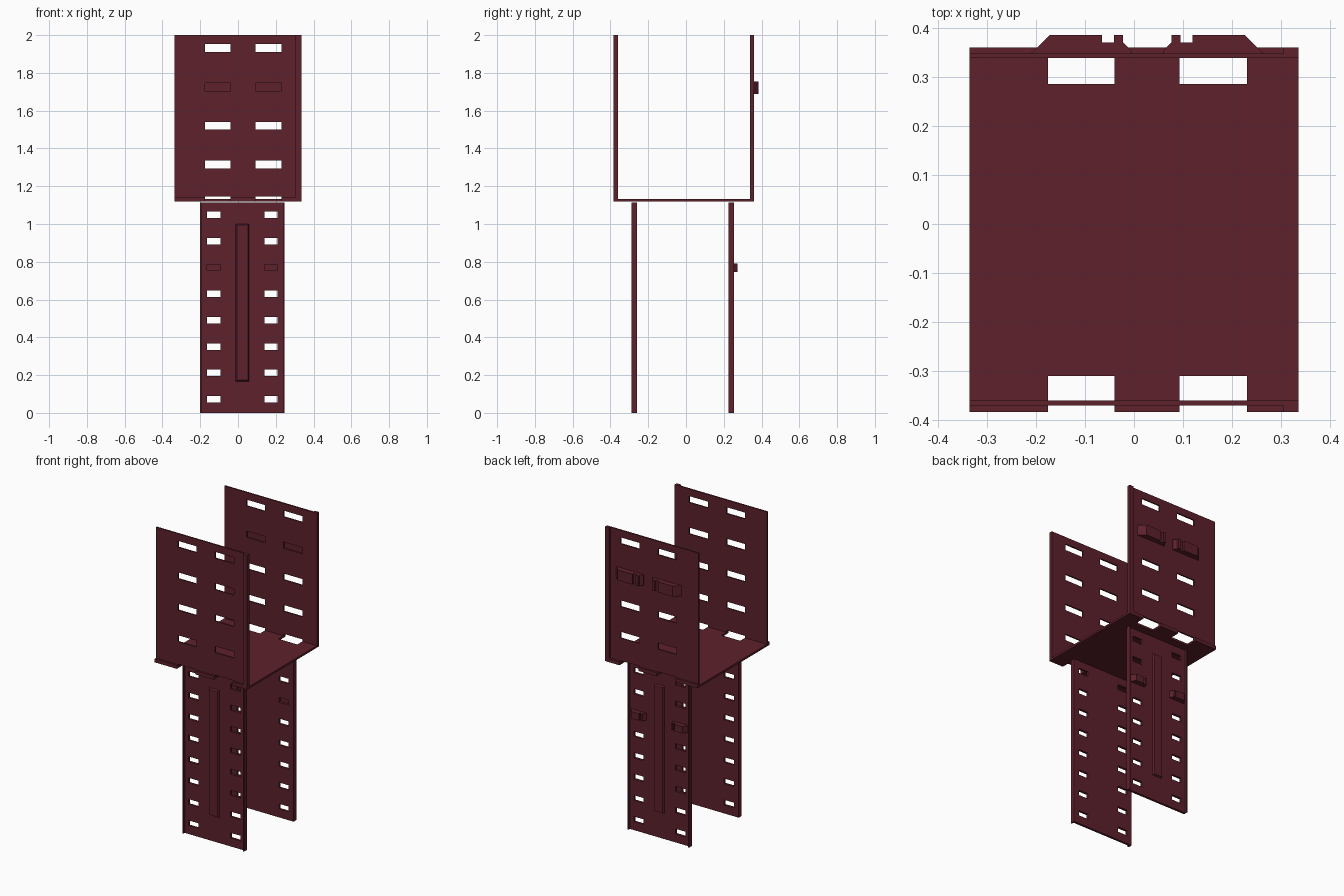
import bpy, bmesh
from mathutils import Vector

if "Cube" in bpy.data.objects:
    bpy.data.objects.remove(bpy.data.objects["Cube"])

mat = bpy.data.materials.new("maroon_metal")
mat.diffuse_color = (0.11, 0.015, 0.025, 1)
mat.use_nodes = True
mat.node_tree.nodes["Principled BSDF"].inputs["Base Color"].default_value = mat.diffuse_color


def finish(name, bm):
    bmesh.ops.recalc_face_normals(bm, faces=bm.faces)
    me = bpy.data.meshes.new(name)
    bm.to_mesh(me)
    bm.free()
    ob = bpy.data.objects.new(name, me)
    me.materials.append(mat)
    bpy.context.collection.objects.link(ob)
    return ob


def prism(name, pts, axis):
    """Extrude a closed 3D outline along the axis vector."""
    bm = bmesh.new()
    face = bm.faces.new([bm.verts.new(p) for p in pts])
    ext = bmesh.ops.extrude_face_region(bm, geom=[face], use_keep_orig=True)
    vs = [g for g in ext["geom"] if isinstance(g, bmesh.types.BMVert)]
    bmesh.ops.translate(bm, verts=vs, vec=axis)
    return finish(name, bm)


def box(name, x0, x1, y0, y1, z0, z1):
    pts = [(x0, y0, z0), (x1, y0, z0), (x1, y1, z0), (x0, y1, z0)]
    return prism(name, pts, Vector((0, 0, z1 - z0)))


def slotted(name, u0, u1, v0, v1, holes, d0, d1, upright=True):
    """Sheet with rectangular holes (ua, ub, va, vb), d0..d1 thick."""
    us = sorted({u0, u1, *(c for h in holes for c in h[:2])})
    vs = sorted({v0, v1, *(c for h in holes for c in h[2:])})
    put = (lambda u, v: (u, d0, v)) if upright else (lambda u, v: (u, v, d0))
    bm = bmesh.new()
    grid = {(u, v): bm.verts.new(put(u, v)) for u in us for v in vs}
    for a, b in zip(us, us[1:]):
        for c, d in zip(vs, vs[1:]):
            mu, mv = (a + b) / 2, (c + d) / 2
            if any(h[0] < mu < h[1] and h[2] < mv < h[3] for h in holes):
                continue
            bm.faces.new([grid[a, c], grid[b, c], grid[b, d], grid[a, d]])
    ext = bmesh.ops.extrude_face_region(bm, geom=bm.faces[:], use_keep_orig=True)
    top = [g for g in ext["geom"] if isinstance(g, bmesh.types.BMVert)]
    t = d1 - d0
    bmesh.ops.translate(bm, verts=top, vec=(0, t, 0) if upright else (0, 0, t))
    return finish(name, bm)


def clip(name, cx, side, sx, y, depth, z0, z1):
    """Bent retaining tab; its small tooth points towards the middle."""
    outline = [(-.102, 0), (-.064, 1), (.042, 1), (.042, .6), (.067, .6),
               (.067, 1), (.085, 1), (.085, .6), (.102, .15), (.102, 0)]
    pts = [(cx - side * px * sx, y + py * depth, z0) for px, py in outline]
    return prism(name, pts, Vector((0, 0, z1 - z0)))


def rib(name, x0, x1, y, out, z0, z1, c=.006):
    """Raised stiffener with chamfered sides."""
    bm = bmesh.new()
    lo = [bm.verts.new(p) for p in
          [(x0, y, z0), (x1, y, z0), (x1, y, z1), (x0, y, z1)]]
    hi = [bm.verts.new(p) for p in
          [(x0 + c, y + out, z0 + c), (x1 - c, y + out, z0 + c),
           (x1 - c, y + out, z1 - c), (x0 + c, y + out, z1 - c)]]
    bm.faces.new(lo)
    bm.faces.new(hi)
    for i in range(4):
        j = (i + 1) % 4
        bm.faces.new([lo[i], lo[j], hi[j], hi[i]])
    return finish(name, bm)


# Upper tray: floor, two slotted walls, lips and edge flanges
X, FLOOR, TOP = .335, 1.133, 2.0
cols = [(-.175, -.04), (.093, .23)]
slotted("tray_floor", -X, X, -.383, .36,
        [(a, b, *r) for a, b in cols for r in [(-.383, -.31), (.285, .36)]],
        1.12, FLOOR, upright=False)
wall_holes = [(a, b, FLOOR, 1.146) for a, b in cols]
wall_holes += [(a, b, 1.293 + .206 * i, 1.335 + .206 * i)
               for a, b in cols for i in range(4)]
for side, inner, outer, edge in [("front", -.36, -.37, -.383),
                                 ("back", .338, .348, .36)]:
    slotted("tray_wall_" + side, -X, X, FLOOR, TOP, wall_holes,
            min(inner, outer), max(inner, outer))
    ys = sorted((outer, edge))
    box("tray_flange_" + side, .305, X, *ys, FLOOR, TOP)
    for i, (a, b) in enumerate([(-X, -.175), (-.04, .093), (.23, .305)]):
        box(f"tray_lip_{side}_{i}", a, b, *ys, FLOOR, 1.143)

# Lower legs: slotted plates with edge flanges and a centre rib
x0, x1, H = -.2, .246, 1.115
leg_cols = [(-.165, -.093), (.139, .21)]
leg_holes = [(a, b, .055 + .1395 * i, .089 + .1395 * i)
             for a, b in leg_cols for i in range(8)]
for side, inner, outer, edge in [("front", -.26, -.275, -.289),
                                 ("back", .224, .239, .254)]:
    slotted("leg_plate_" + side, x0, x1, 0, H, leg_holes,
            min(inner, outer), max(inner, outer))
    ys = sorted((outer, edge))
    box("leg_flange_left_" + side, x0, x0 + .007, *ys, 0, H)
    box("leg_flange_right_" + side, x1 - .007, x1, *ys, 0, H)
    rib("leg_rib_" + side, -.012, .058, outer, (edge - outer) * .8, .167, 1.0)

# Retaining clips behind one slot row of each back plate
for word, side, cu, cl in [("left", -1, -.1075, -.129), ("right", 1, .1615, .1745)]:
    clip("tray_clip_" + word, cu, side, 1, .348, .037, 1.687, 1.755)
    clip("leg_clip_" + word, cl, side, .54, .239, .033, .745, .79)
